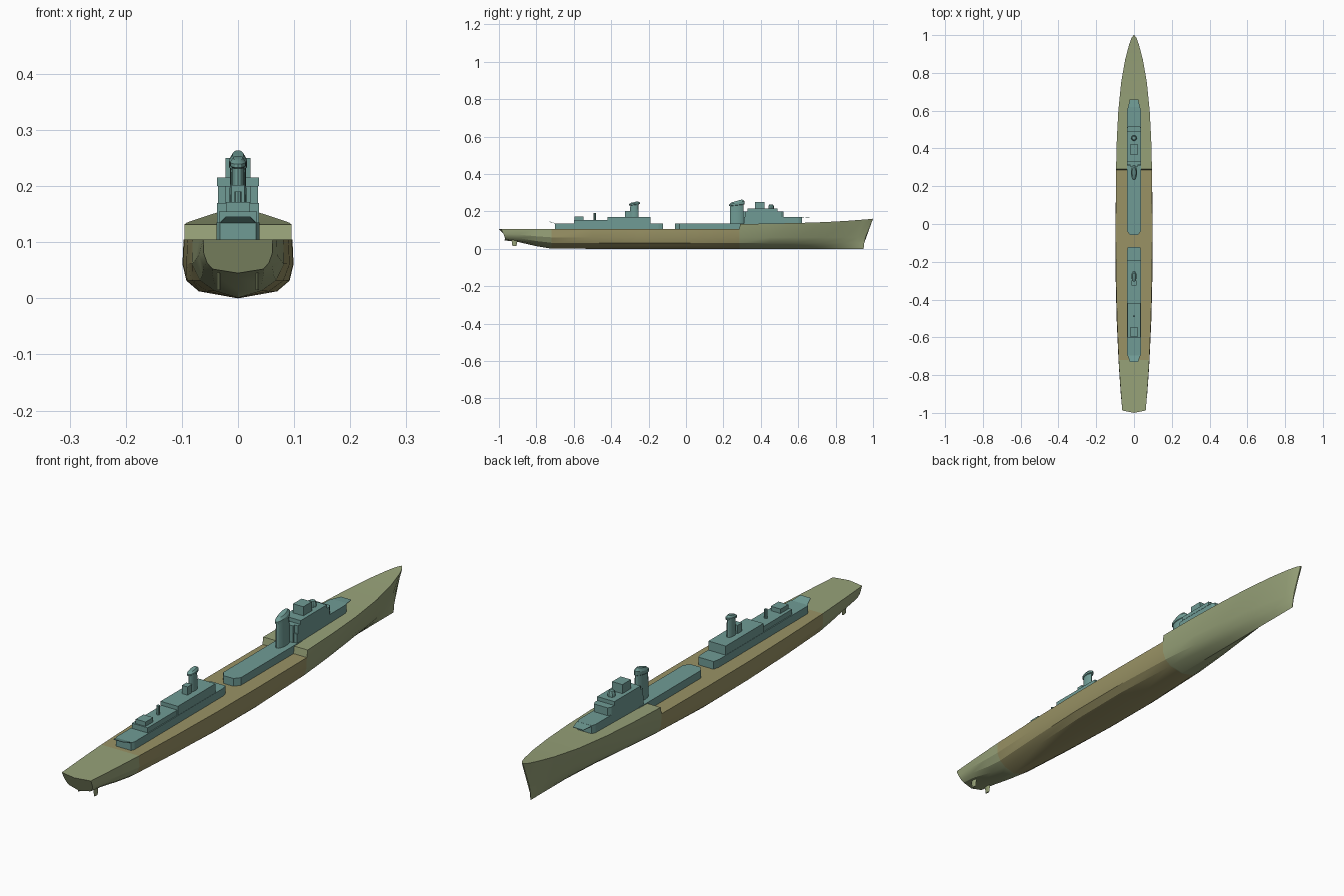
import bpy, bmesh, math

if "Cube" in bpy.data.objects:
    bpy.data.objects.remove(bpy.data.objects["Cube"])


def material(name, col):
    m = bpy.data.materials.new(name)
    m.diffuse_color = (*col, 1)
    m.use_nodes = True
    m.node_tree.nodes["Principled BSDF"].inputs["Base Color"].default_value = m.diffuse_color
    return m


GREEN = material("hull_green", (0.31, 0.36, 0.19))
TAN = material("midship_tan", (0.32, 0.29, 0.13))
TEAL = material("superstructure_teal", (0.16, 0.33, 0.30))


def finish(name, bm, mats, smooth=None):
    bmesh.ops.recalc_face_normals(bm, faces=bm.faces)
    me = bpy.data.meshes.new(name)
    bm.to_mesh(me)
    bm.free()
    for m in mats:
        me.materials.append(m)
    if smooth:
        me.shade_smooth()
        me.set_sharp_from_angle(angle=math.radians(smooth))
    ob = bpy.data.objects.new(name, me)
    bpy.context.collection.objects.link(ob)
    return ob


def loft(bm, rings):
    """Skin closed rings of equal length and cap both ends."""
    vs = [[bm.verts.new(p) for p in r] for r in rings]
    n = len(vs[0])
    for a, b in zip(vs, vs[1:]):
        for i in range(n):
            j = (i + 1) % n
            bm.faces.new((a[i], a[j], b[j], b[i]))
    bm.faces.new(vs[0])
    bm.faces.new(vs[-1])


# Hull: y, keel z, deck z, half widths at low bilge, bilge, waterline, deck
STATIONS = [
    (-1.00, .045, .105, .045, .055, .061, .062),
    (-0.90, .037, .105, .046, .061, .070, .069),
    (-0.80, .014, .105, .042, .064, .077, .076),
    (-0.72, .001, .105, .042, .068, .082, .081),
    (-0.50, .000, .105, .055, .081, .092, .090),
    (-0.25, .000, .105, .068, .091, .098, .096),
    (0.00, .000, .105, .070, .092, .099, .097),
    (0.285, .000, .105, .056, .081, .093, .095),
    (0.29, .000, .132, .056, .081, .093, .095),
    (0.45, .000, .135, .040, .066, .082, .091),
    (0.60, .000, .138, .025, .048, .066, .083),
    (0.75, .000, .143, .013, .029, .045, .068),
    (0.87, .000, .150, .006, .014, .024, .047),
    (0.95, .000, .156, .003, .006, .010, .026),
    (0.985, .000, .159, .002, .003, .005, .013),
    (1.00, .000, .161, .001, .001, .0015, .002),
]


def hull_ring(st):
    y, zk, zd, *w = st
    zs = [zk + f * (.105 - zk) for f in (.12, .3, .58)] + [zd]
    half = [(0, zk)] + list(zip(w, zs))
    pts = half + [(0, zd)] + [(-x, z) for x, z in reversed(half[1:])]
    ring = []
    for x, z in pts:
        t = (z - zk) / (zd - zk)
        yy = y
        if y > .6:      # raked stem
            yy -= .05 * ((y - .6) / .4) ** 2 * (1 - t ** 1.7)
        if y < -.99:    # sloped, slightly pointed transom
            yy += .028 * (1 - t) + .2 * abs(x)
        ring.append((x, yy, z))
    return ring


bm = bmesh.new()
loft(bm, [hull_ring(s) for s in STATIONS])
bm.normal_update()
for f in bm.faces:
    if -.72 < f.calc_center_median().y < .287:
        f.material_index = 1
finish("hull", bm, [GREEN, TAN], 25)


# Deckhouses: plan outlines with chamfered ends
def house(name, y0, y1, hw, z0, z1, c0=0, c1=0, inset=.45):
    half = [(hw, y0 + c0), (hw, y1 - c1)]
    if c0:
        half.insert(0, (hw * (1 - inset), y0))
    if c1:
        half.append((hw * (1 - inset), y1))
    plan = half + [(-x, y) for x, y in reversed(half)]
    bm = bmesh.new()
    loft(bm, [[(x, y, z) for x, y in plan] for z in (z0, z1)])
    finish(name, bm, [TEAL])


house("midship_deckhouse", -.058, .34, .038, .104, .135, .022)
house("bridge_base", .31, .62, .036, .125, .17, 0, .015, .15)
house("bridge_middle", .315, .52, .036, .17, .20, 0, .012, .2)
house("bridge_upper", .33, .49, .037, .20, .215)
house("bridge_house", .368, .42, .022, .215, .25)
house("bridge_rear_block", .305, .335, .022, .135, .20)
house("aft_deckhouse", -.70, -.122, .038, .104, .135, .012, .025, .15)
house("aft_tier", -.60, -.42, .034, .135, .155)
house("aft_funnel_tier", -.42, -.19, .037, .135, .17)
house("aft_control_house", -.595, -.548, .021, .155, .172)
house("aft_funnel_block", -.325, -.298, .012, .17, .202)


# Overhanging lips at the deckhouse ends
def lip(name, y0, y1, z0, z1):
    bm = bmesh.new()
    rings = [[(s * w, y, z + d) for s, d in ((-1, 0), (1, 0), (1, -.002), (-1, -.002))]
             for w, y, z in ((.033, y0, z0), (.022, y1, z1))]
    loft(bm, rings)
    finish(name, bm, [TEAL])


lip("bridge_lip", .615, .66, .17, .166)
lip("aft_lip", -.695, -.73, .135, .146)


# Round parts: stacked ellipses (x radius, y radius, z, slope of top)
def stack(name, x, y, rings, sides=16):
    bm = bmesh.new()
    angs = [2 * math.pi * i / sides for i in range(sides)]
    loft(bm, [[(x + rx * math.cos(a), y + ry * math.sin(a),
                z + slope * math.sin(a)) for a in angs]
              for rx, ry, z, slope in rings])
    finish(name, bm, [TEAL], 30)


stack("fore_funnel", 0, .272, [(.016, .037, .134, 0), (.014, .036, .232, .004),
                               (.016, .041, .234, .005), (.016, .041, .246, .009),
                               (.010, .028, .256, .008)])
stack("aft_funnel", 0, -.276, [(.012, .023, .169, 0), (.011, .022, .234, .003),
                               (.014, .029, .236, .003), (.014, .029, .243, .004),
                               (.009, .018, .25, .004)])
stack("director", 0, .455, [(.015, .015, .215, 0), (.015, .015, .226, 0),
                            (.010, .010, .236, 0)], 8)
stack("aft_mast", 0, -.488, [(.006, .006, .155, 0), (.006, .006, .19, 0)], 8)

# Twin rudders under the stern
for side, sx in (("left", -1), ("right", 1)):
    bm = bmesh.new()
    loft(bm, [[(sx * .034 + dx, y, z) for dx, y in
               ((0, y0), (.003, -.915), (0, y1), (-.003, -.915))]
              for z, y0, y1 in ((.015, -.928, -.906), (.055, -.934, -.9))])
    finish("rudder_" + side, bm, [GREEN])
